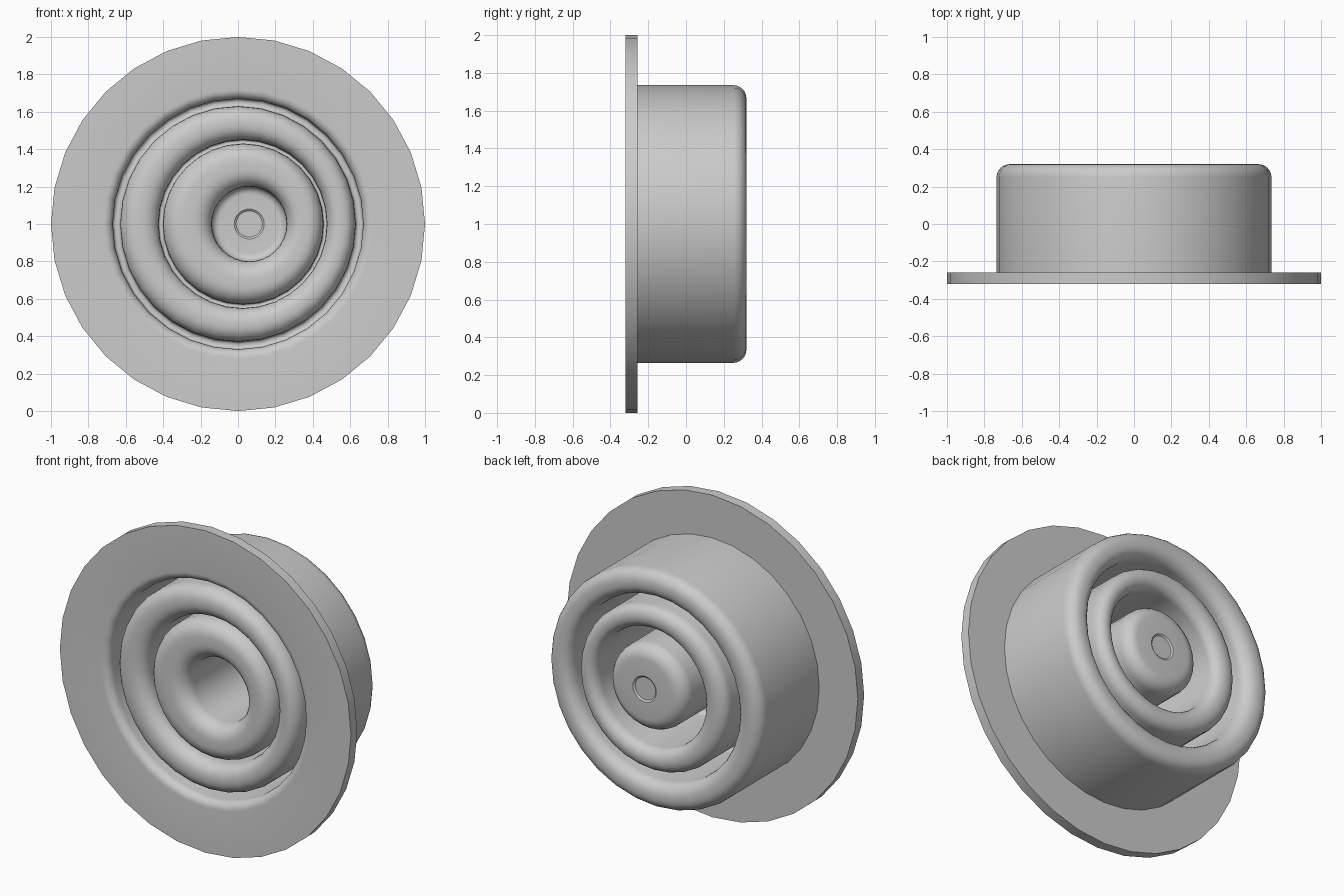
import bpy, bmesh, math
from mathutils import Vector

cube = bpy.data.objects.get("Cube")
if cube:
    bpy.data.objects.remove(cube, do_unlink=True)

SEGMENTS = 32
FRONT, BACK, SHEET = -0.32, 0.32, 0.062

rubber = bpy.data.materials.new("grey rubber")
rubber.use_nodes = True
grey = (0.6, 0.6, 0.6, 1)
rubber.diffuse_color = grey
rubber.node_tree.nodes["Principled BSDF"].inputs["Base Color"].default_value = grey


def rounded(corners, steps=6):
    """Replace each (radius, depth, fillet) corner with a tangent arc."""
    path = []
    for i, (r, y, fillet) in enumerate(corners):
        p = Vector((r, y))
        if fillet == 0:
            path.append(p)
            continue
        a = (Vector(corners[i - 1][:2]) - p).normalized()
        b = (Vector(corners[i + 1][:2]) - p).normalized()
        centre = p + (a + b) * fillet
        for k in range(steps + 1):
            t = math.pi / 2 * k / steps
            path.append(centre - b * fillet * math.cos(t) - a * fillet * math.sin(t))
    return path


def lathe(name, path):
    """Spin a profile around the y axis, with inner folds pushed to the left."""
    bm = bmesh.new()
    rings = []
    for r, y in path:
        shift = min(max((0.63 - r) * 0.14, 0), 0.06)
        ring = []
        for k in range(SEGMENTS):
            t = math.tau * k / SEGMENTS
            ring.append(bm.verts.new((r * math.cos(t) + shift, y, 1 + r * math.sin(t))))
        rings.append(ring)
    for i, ring in enumerate(rings):
        nxt = rings[(i + 1) % len(rings)]
        if path[i].x == 0 and path[(i + 1) % len(path)].x == 0:
            continue
        for k in range(SEGMENTS):
            j = (k + 1) % SEGMENTS
            bm.faces.new((ring[k], ring[j], nxt[j], nxt[k]))
    bmesh.ops.remove_doubles(bm, verts=bm.verts, dist=0.0001)
    bmesh.ops.recalc_face_normals(bm, faces=bm.faces)
    mesh = bpy.data.meshes.new(name)
    bm.to_mesh(mesh)
    bm.free()
    obj = bpy.data.objects.new(name, mesh)
    bpy.context.collection.objects.link(obj)
    mesh.materials.append(rubber)
    bpy.ops.object.select_all(action='DESELECT')
    obj.select_set(True)
    bpy.context.view_layer.objects.active = obj
    bpy.ops.object.shade_smooth_by_angle(angle=math.radians(35))
    return obj


inner_back, inner_front = BACK - SHEET, FRONT + SHEET

# Front skin: flange, two rounded ridges, deep central socket
front_skin = [
    (1, FRONT, 0),
    (0.67, FRONT, 0.05), (0.67, inner_back, 0.018),
    (0.63, inner_back, 0.018), (0.63, FRONT, 0.08),
    (0.45, FRONT, 0.08), (0.45, inner_back, 0.009),
    (0.43, inner_back, 0.009), (0.43, FRONT, 0.09),
    (0.20, FRONT, 0.09), (0.20, inner_back, 0.04),
    (0.08, inner_back, 0), (0.07, inner_back + 0.008, 0),
    (0, inner_back + 0.008, 0),
]

# Back skin: closed central plug, two rounded ridges, outer shell, flange
back_skin = [
    (0, BACK - 0.008, 0), (0.07, BACK - 0.008, 0), (0.08, BACK, 0),
    (0.265, BACK, 0.08), (0.265, inner_front, 0.04),
    (0.37, inner_front, 0.04), (0.37, BACK, 0.065),
    (0.51, BACK, 0.065), (0.51, inner_front, 0.025),
    (0.57, inner_front, 0.025), (0.57, BACK, 0.075),
    (0.735, BACK, 0.07), (0.735, inner_front, 0),
    (1, inner_front, 0),
]

lathe("folded_bellows", rounded(front_skin) + rounded(back_skin))
